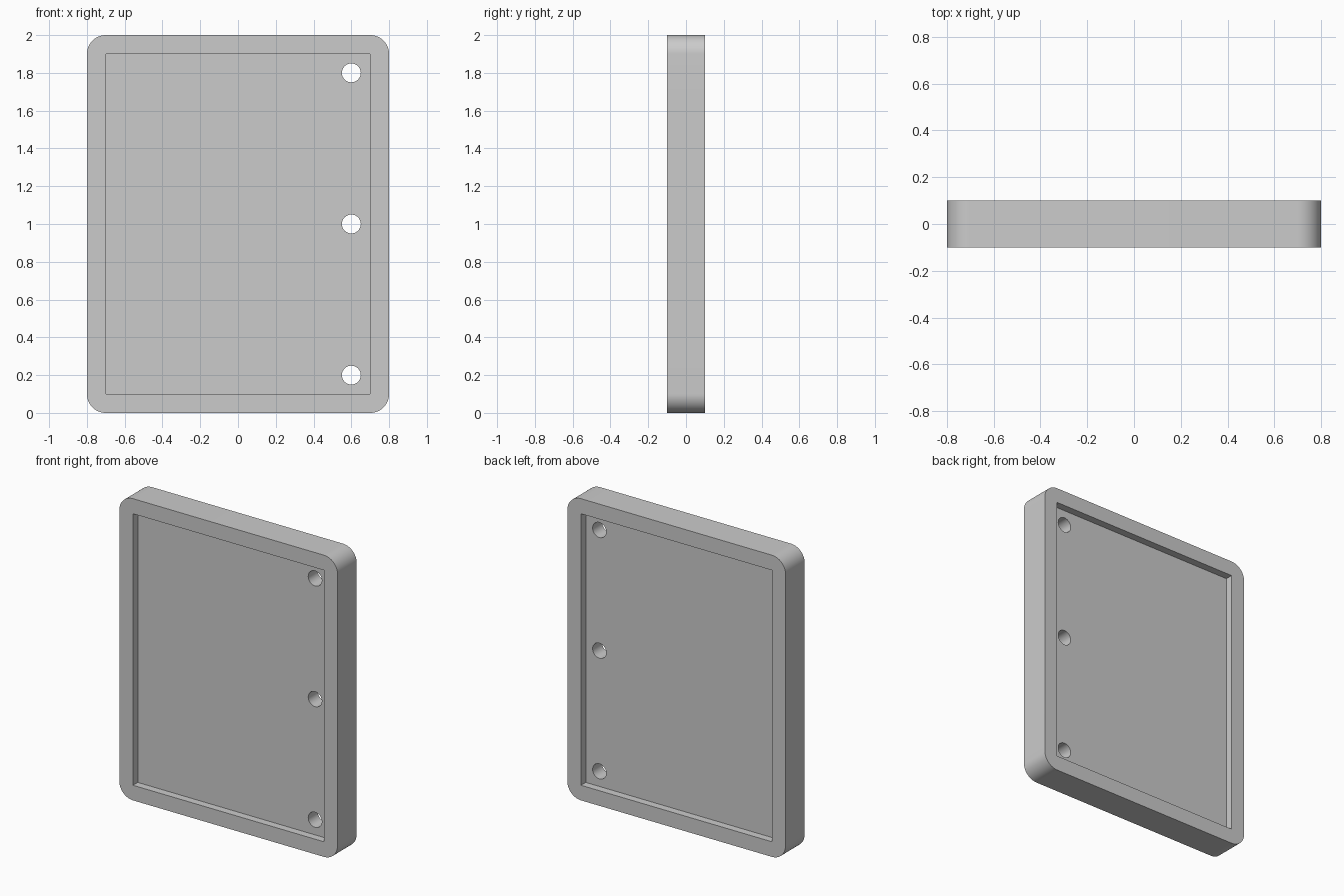
import bpy, bmesh, math

if "Cube" in bpy.data.objects:
    bpy.data.objects.remove(bpy.data.objects["Cube"])

W, T, H, R = 0.8, 0.1, 2.0, 0.1          # half width, half thickness, height, corner radius
HOLES = (0.2, 1.0, 1.8)
LINES = (0.4, 0.8, 1.2, 1.6)
BAND = 0.1


def prism(name, profile, y0, y1):
    """Extrude an x-z profile from y0 to y1."""
    bm = bmesh.new()
    face = bm.faces.new([bm.verts.new((x, y0, z)) for x, z in profile])
    ext = bmesh.ops.extrude_face_region(bm, geom=[face])
    for v in ext["geom"]:
        if isinstance(v, bmesh.types.BMVert):
            v.co.y = y1
    bmesh.ops.recalc_face_normals(bm, faces=bm.faces[:])
    mesh = bpy.data.meshes.new(name)
    bm.to_mesh(mesh)
    bm.free()
    ob = bpy.data.objects.new(name, mesh)
    bpy.context.collection.objects.link(ob)
    return ob


def arc(cx, cz, r, a0, a1, n):
    return [(cx + r * math.cos(math.radians(a0 + (a1 - a0) * i / n)),
             cz + r * math.sin(math.radians(a0 + (a1 - a0) * i / n))) for i in range(n + 1)]


def colour(name, rgb):
    m = bpy.data.materials.new(name)
    m.diffuse_color = (*rgb, 1)
    m.use_nodes = True
    m.node_tree.nodes["Principled BSDF"].inputs["Base Color"].default_value = m.diffuse_color
    return m


# rounded sheet body
outline = []
for cx, cz, a in ((W - R, H - R, 0), (R - W, H - R, 90), (R - W, R, 180), (W - R, R, 270)):
    outline += arc(cx, cz, R, a, a + 90, 16)
page = prism("lined_page", outline, -T, T)

# cutters: a shallow recess on each face and three punched holes
rect = [(-0.7, 0.1), (0.7, 0.1), (0.7, 1.9), (-0.7, 1.9)]
cutters = [prism("recess_cutter", rect, s * 0.05, s * 0.2) for s in (-1, 1)]
cutters += [prism("hole_cutter", arc(0.6, z, 0.05, 0, 360, 32)[:-1], -0.2, 0.2) for z in HOLES]

bpy.context.view_layer.objects.active = page
page.select_set(True)
for c in cutters:
    c.hide_render = True
    mod = page.modifiers.new("cut", 'BOOLEAN')
    mod.operation, mod.solver, mod.object = 'DIFFERENCE', 'EXACT', c
    bpy.ops.object.modifier_apply(modifier=mod.name)
    bpy.data.objects.remove(c)

# split the surface along the stripe borders
bm = bmesh.new()
bm.from_mesh(page.data)
cuts = [((x, 0, 0), (1, 0, 0)) for x in (0.4, 0.5, 0.6)]
cuts += [((0, 0, z + d), (0, 0, 1)) for z in LINES for d in (0, BAND)]
for co, no in cuts:
    bmesh.ops.bisect_plane(bm, geom=bm.verts[:] + bm.edges[:] + bm.faces[:],
                           dist=1e-5, plane_co=co, plane_no=no)

# blue writing lines lie over the red margin line
for f in bm.faces:
    c = f.calc_center_bounds()
    if c.x < 0.6 and any(z < c.z < z + BAND for z in LINES):
        f.material_index = 1
    elif 0.4 < c.x < 0.5:
        f.material_index = 2
    else:
        f.material_index = 0
bm.to_mesh(page.data)
bm.free()

page.data.materials.clear()
page.data.materials.append(None)
page.data.materials.append(colour("line_blue", (0.03, 0.14, 0.44)))
page.data.materials.append(colour("margin_red", (0.65, 0.025, 0.08)))
bpy.ops.object.shade_smooth_by_angle(angle=math.radians(30))
